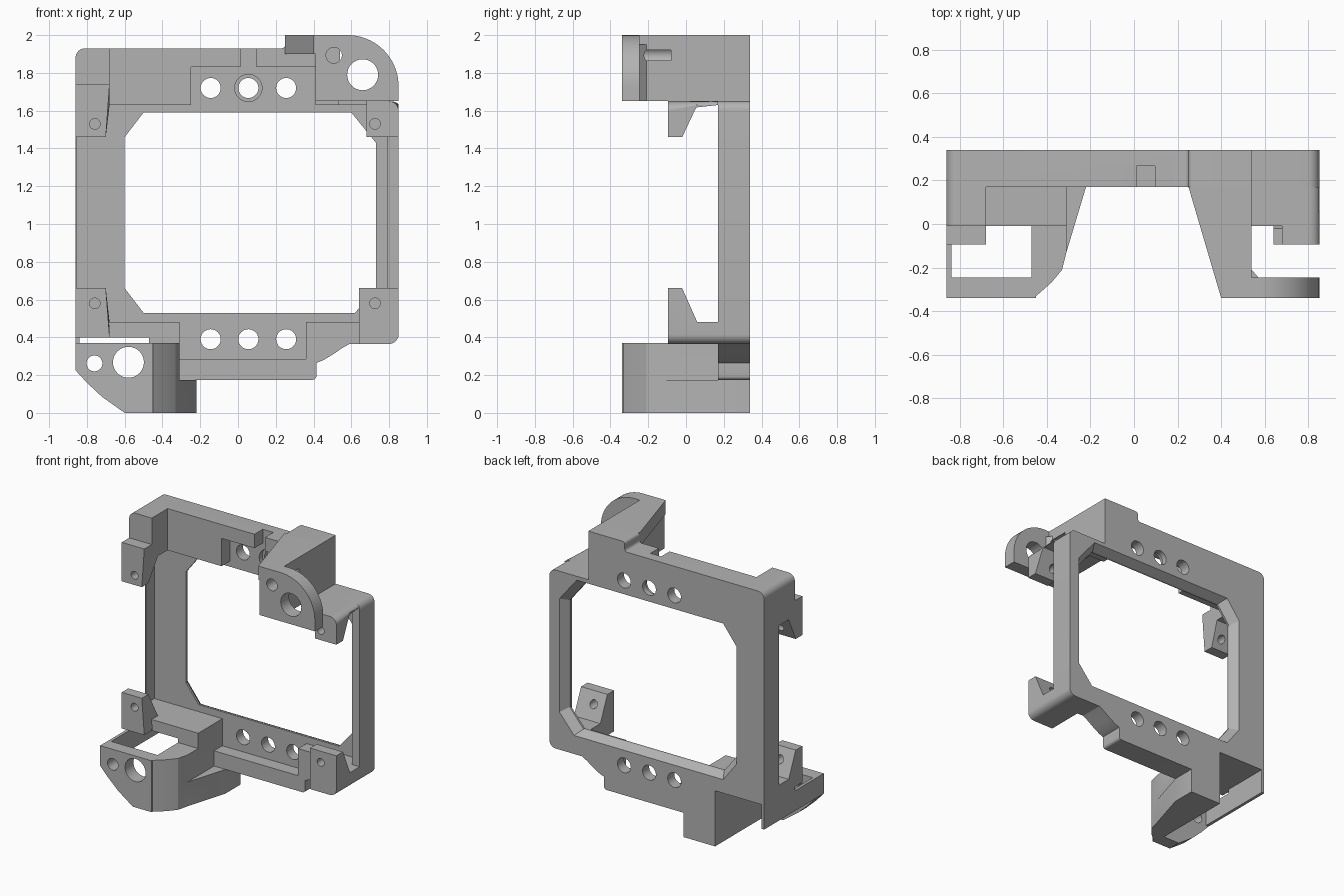
import bpy, bmesh, math
from mathutils import Vector

if "Cube" in bpy.data.objects:
    bpy.data.objects.remove(bpy.data.objects["Cube"])

grey = bpy.data.materials.new("plain grey")
grey.diffuse_color = (0.45, 0.45, 0.45, 1)
grey.use_nodes = True
grey.node_tree.nodes["Principled BSDF"].inputs["Base Color"].default_value = grey.diffuse_color


def prism(name, pts, lo, hi, axis, end_scale=1.0):
    """Extrude a 2D profile along an axis; end_scale flares the far end."""
    def place(p, t):
        return {'x': (t, p[0], p[1]), 'y': (p[0], t, p[1]), 'z': (p[0], p[1], t)}[axis]
    cx = (min(p[0] for p in pts) + max(p[0] for p in pts)) / 2
    cy = (min(p[1] for p in pts) + max(p[1] for p in pts)) / 2
    far = [(cx + (p[0] - cx) * end_scale, cy + (p[1] - cy) * end_scale) for p in pts]
    bm = bmesh.new()
    a = [bm.verts.new(place(p, lo)) for p in pts]
    b = [bm.verts.new(place(p, hi)) for p in far]
    n = len(pts)
    bm.faces.new(a)
    bm.faces.new(b[::-1])
    for i in range(n):
        bm.faces.new((a[i], b[i], b[(i + 1) % n], a[(i + 1) % n]))
    bmesh.ops.recalc_face_normals(bm, faces=bm.faces)
    me = bpy.data.meshes.new(name)
    bm.to_mesh(me)
    bm.free()
    me.materials.append(grey)
    ob = bpy.data.objects.new(name, me)
    bpy.context.collection.objects.link(ob)
    return ob


def box(name, x0, x1, y0, y1, z0, z1):
    return prism(name, [(x0, y0), (x1, y0), (x1, y1), (x0, y1)], z0, z1, 'z')


def arc(cx, cy, r, a0, a1, n=8):
    return [(cx + r * math.cos(math.radians(a0 + (a1 - a0) * i / n)),
             cy + r * math.sin(math.radians(a0 + (a1 - a0) * i / n))) for i in range(n + 1)]


def hole(x, z, r, y0, y1):
    return prism("hole_cutter", arc(x, z, r, 0, 360, 32)[:-1], y0, y1, 'y')


def combine(ob, add=(), cut=()):
    """Fuse and cut solids into one part, then shade it."""
    for other, op in [(o, 'UNION') for o in add] + [(o, 'DIFFERENCE') for o in cut]:
        m = ob.modifiers.new("bool", 'BOOLEAN')
        m.operation, m.object, m.solver = op, other, 'EXACT'
    bpy.context.view_layer.update()
    dg = bpy.context.evaluated_depsgraph_get()
    me = bpy.data.meshes.new_from_object(ob.evaluated_get(dg))
    ob.modifiers.clear()
    ob.data = me
    for other in list(add) + list(cut):
        bpy.data.objects.remove(other)
    bpy.ops.object.select_all(action='DESELECT')
    ob.select_set(True)
    bpy.context.view_layer.objects.active = ob
    bpy.ops.object.shade_smooth_by_angle(angle=math.radians(25))
    return ob


# Main frame plate
outline = ([(-0.86, 0.40), (-0.31, 0.40), (-0.31, 0.175)]
           + arc(0.395, 0.195, 0.02, -90, 0, 4)
           + [(0.415, 0.265), (0.45, 0.278), (0.50, 0.308), (0.55, 0.342), (0.59, 0.365)]
           + arc(0.80, 0.415, 0.05, -90, 0) + arc(0.80, 1.60, 0.05, 0, 90)
           + [(0.54, 1.65), (0.54, 2.0)] + arc(0.27, 1.98, 0.02, 90, 180, 4)
           + arc(0.23, 1.95, 0.02, 0, -90, 4) + arc(-0.81, 1.88, 0.05, 90, 180))
frame = prism("frame", outline, 0.17, 0.34, 'y')

# Stepped recess, flared window, mounting holes and top notch
recess = prism("recess_cutter", [
    (-0.852, 0.48), (-0.31, 0.48), (-0.31, 0.285), (0.36, 0.285), (0.36, 0.48), (0.79, 0.48),
    (0.79, 1.63), (0.41, 1.63), (0.41, 1.83), (-0.25, 1.83), (-0.25, 1.63), (-0.852, 1.63)],
    0.1, 0.265, 'y')
win = [(-0.50, 0.53), (0.62, 0.53), (0.73, 0.66), (0.73, 1.43), (0.60, 1.59),
       (-0.50, 1.59), (-0.60, 1.46), (-0.60, 0.66)]
cuts = [recess, prism("window_cutter", win, 0.2, 0.36, 'y'),
        prism("flare_cutter", win, 0.28, 0.35, 'y', 1.07),
        box("notch_cutter", 0.012, 0.097, 0.1, 0.265, 1.80, 2.1)]
for z in (0.39, 1.72):
    cuts += [hole(x, z, 0.053, 0.2, 0.4) for x in (-0.145, 0.055, 0.255)]
cuts.append(hole(0.055, 1.72, 0.072, 0.2, 0.30))
combine(frame, cut=cuts)


# Corner clips
def clip(name, profile, outer, inner, hz, lean=0, round_z=None, add=()):
    ob = prism(name, profile, outer, inner, 'x')
    bm = bmesh.new()
    bm.from_mesh(ob.data)
    if round_z:
        es = [e for e in bm.edges if all(abs(v.co.x - outer) < 1e-4
              and abs(v.co.z - round_z) < 1e-4 for v in e.verts)]
        bmesh.ops.bevel(bm, geom=es, offset=0.05, segments=8, profile=0.5, affect='EDGES')
    for v in bm.verts:
        if abs(v.co.x - inner) < 1e-4 and v.co.z in (min(w.co.z for w in bm.verts),) and lean > 0:
            v.co.x -= lean
        elif lean < 0 and abs(v.co.x - inner) < 1e-4 and v.co.z > 0.65:
            v.co.x += lean
    bm.to_mesh(ob.data)
    bm.free()
    cx = -0.758 if outer < 0 else 0.725
    return combine(ob, add, [hole(cx, hz, 0.028, -0.2, 0.15)])


def upper(top, front_top):
    return [(-0.095, 1.46), (-0.02, 1.46), (0.06, 1.63), (0.17, 1.63), (0.17, top),
            (-0.01, top), (-0.01, front_top), (-0.095, front_top)]


def lower(base):
    return [(-0.095, 0.66), (-0.02, 0.66), (0.06, 0.48), (0.17, 0.48), (0.17, base), (-0.095, base)]


clip("upper_left_clip", upper(1.93, 1.74), -0.86, -0.68, 1.53, 0.02, 1.93)
right_profile = [p for p in upper(1.65, 1.65) if p != (-0.01, 1.65)]
clip("upper_right_clip", right_profile, 0.85, 0.68, 1.53, 0, 1.65,
     [box("shelf", 0.53, 0.70, -0.01, 0.17, 1.63, 1.65)])
clip("lower_left_clip", lower(0.40), -0.86, -0.68, 0.58, -0.02, None,
     [box("shelf", -0.70, -0.31, -0.01, 0.17, 0.40, 0.48)])
clip("lower_right_clip", lower(0.365), 0.85, 0.64, 0.58, 0, 0.365)

# Upper bracket: lobed front plate, side wall and slanted roof
plate = prism("upper_bracket", [(0.41, 1.65), (0.85, 1.65)] + arc(0.58, 1.73, 0.27, 0, 90, 20)
              + [(0.41, 2.0)], -0.34, -0.245, 'y')
wall = prism("wall", [(0.41, -0.30), (0.60, -0.30), (0.60, -0.245), (0.57, -0.245),
                      (0.54, -0.21), (0.54, 0.17), (0.41, 0.17)], 1.65, 1.95, 'z')
roof = prism("roof", [(0.40, -0.34), (0.50, -0.34), (0.54, -0.30), (0.54, 0.17), (0.25, 0.17)],
             1.90, 2.0, 'z')
combine(plate, [wall, roof],
        [hole(0.66, 1.79, 0.082, -0.5, -0.2), hole(0.508, 1.893, 0.042, -0.5, -0.08)])

# Lower bracket: tapered front plate, outer strip and swept arm
plate = prism("lower_bracket", [(-0.86, 0.37), (-0.86, 0.225), (-0.80, 0.16), (-0.72, 0.085),
                                (-0.60, 0.0), (-0.45, 0.0), (-0.45, 0.37)], -0.34, -0.245, 'y')
strip = prism("strip", [(-0.30, 0.225), (0.34, 0.225), (0.34, 0.40), (-0.01, 0.40),
                        (-0.01, 0.37), (-0.30, 0.37)], -0.86, -0.838, 'x')
arm = prism("arm", [(-0.46, -0.34), (-0.38, -0.27), (-0.33, -0.21), (-0.31, -0.13), (-0.31, 0.34),
                    (-0.47, 0.34), (-0.47, -0.34)], 0, 0.37, 'z')
riser = box("riser", -0.47, -0.31, -0.01, 0.34, 0.35, 0.40)
foot = prism("foot", [(-0.40, -0.13), (-0.31, -0.13), (-0.22, 0.17), (-0.22, 0.34), (-0.40, 0.34)],
             0, 0.175, 'z')
combine(plate, [strip, arm, riser, foot],
        [hole(-0.58, 0.268, 0.082, -0.5, -0.2), hole(-0.76, 0.262, 0.042, -0.5, -0.2)])
